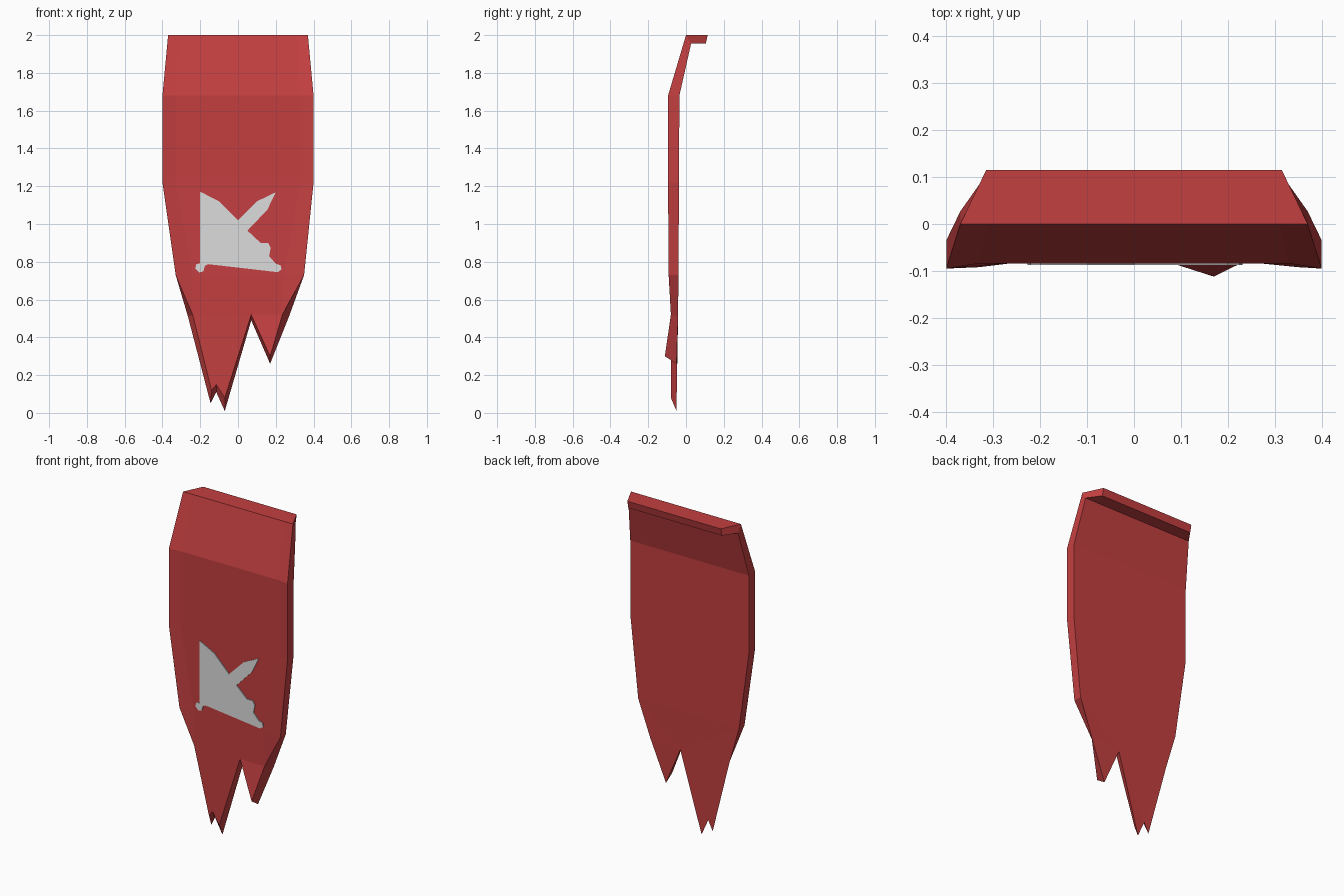
import bpy, bmesh

if "Cube" in bpy.data.objects:
    bpy.data.objects.remove(bpy.data.objects["Cube"])


def material(name, rgb):
    m = bpy.data.materials.new(name)
    m.diffuse_color = (*rgb, 1)
    m.use_nodes = True
    m.node_tree.nodes["Principled BSDF"].inputs["Base Color"].default_value = m.diffuse_color
    return m


def make_object(name, bm, mat):
    bmesh.ops.recalc_face_normals(bm, faces=bm.faces[:])
    me = bpy.data.meshes.new(name)
    bm.to_mesh(me)
    bm.free()
    me.materials.append(mat)
    ob = bpy.data.objects.new(name, me)
    bpy.context.collection.objects.link(ob)
    return ob


red = material("banner red", (0.55, 0.05, 0.052))
pale = material("pale grey", (0.72, 0.72, 0.72))

# --- torn cloth banner ---
bm = bmesh.new()


def row(xs, y, z):
    return [bm.verts.new((x, y, z)) for x in xs]


def front_row(left, right, inner, y_edge, y_mid, z):
    pts = ((left, y_edge), (-inner, y_mid), (inner, y_mid), (right, y_edge))
    return [bm.verts.new((x, y, z)) for x, y in pts]


def strips(rows):
    for a, b in zip(rows, rows[1:]):
        for i in range(len(a) - 1):
            bm.faces.new((a[i], a[i + 1], b[i + 1], b[i]))


# front skin: raised side borders around a slightly sunken centre
front = [front_row(-.37, .37, .31, 0, 0, 2.0),
         front_row(-.40, .40, .33, -.095, -.084, 1.68),
         front_row(-.40, .40, .33, -.095, -.082, 1.22),
         front_row(-.33, .35, .24, -.092, -.081, .73)]
strips(front)
# back skin, starting with the folded top hem
lip = row((-.315, .315), .115, 2.0)
lip_low = row((-.315, .315), .105, 1.955)
back = [row((-.37, .37), .027, 1.955),
        row((-.40, .40), -.035, 1.68),
        row((-.40, .40), -.037, 1.22),
        row((-.33, .35), -.04, .73)]
strips([lip, lip_low] + back)
top = front[0]
bm.faces.new((*top, lip[1], lip[0]))
for f, b in ((0, 0), (3, 1)):
    bm.faces.new((top[f], lip[b], lip_low[b], back[0][b]))


# ragged lower edge: left shoulder, tip, nick, tip, notch, right tip, shoulder
def ragged(pts):
    return [bm.verts.new(p) for p in pts]


fr = ragged([(-.24, -.08, .52), (-.14, -.08, .12), (-.115, -.08, .15),
             (-.07, -.08, .08), (.07, -.08, .52), (.17, -.112, .30),
             (.235, -.08, .52)])
bk = ragged([(-.265, -.042, .51), (-.145, -.05, .05), (-.115, -.05, .11),
             (-.07, -.05, .01), (.07, -.045, .49), (.17, -.05, .26),
             (.27, -.042, .51)])
a, b, c, d = front[3]
bm.faces.new((a, b, fr[0]))
bm.faces.new((b, c, fr[4], fr[0]))
bm.faces.new((c, fr[6], fr[4]))
bm.faces.new((c, d, fr[6]))
l, r = back[3]
bm.faces.new((l, bk[0], bk[4]))
bm.faces.new((l, bk[4], r))
bm.faces.new((r, bk[4], bk[6]))
for s in (fr, bk):
    bm.faces.new((s[0], s[4], s[2]))
    bm.faces.new((s[0], s[2], s[1]))
    bm.faces.new((s[4], s[3], s[2]))
    bm.faces.new((s[4], s[6], s[5]))

# thickness around the rim
rim_f = [q[0] for q in front] + fr + [q[3] for q in reversed(front)]
rim_b = [q[0] for q in back] + bk + [q[1] for q in reversed(back)]
for i in range(len(rim_f) - 1):
    bm.faces.new((rim_f[i], rim_f[i + 1], rim_b[i + 1], rim_b[i]))
make_object("torn_banner", bm, red)

# --- pale cloth patch on the front ---
outline = [(-.2, 1.17), (-.188, 1.165), (-.10, 1.12), (0, 1.02), (.10, 1.12),
           (.2, 1.168), (.155, 1.075), (.05, .965), (.12, .90), (.16, .90),
           (.173, .875), (.165, .83), (.2, .79), (.225, .782), (.231, .76),
           (.21, .745), (-.155, .787), (-.175, .78), (-.183, .75),
           (-.205, .743), (-.227, .765), (-.22, .788), (-.2, .792)]
bm = bmesh.new()
face = bm.faces.new([bm.verts.new((x, -.087, z)) for x, z in outline])
ext = bmesh.ops.extrude_face_region(bm, geom=[face])
for v in ext["geom"]:
    if isinstance(v, bmesh.types.BMVert):
        v.co.y = -.0795
make_object("pale_patch", bm, pale)
